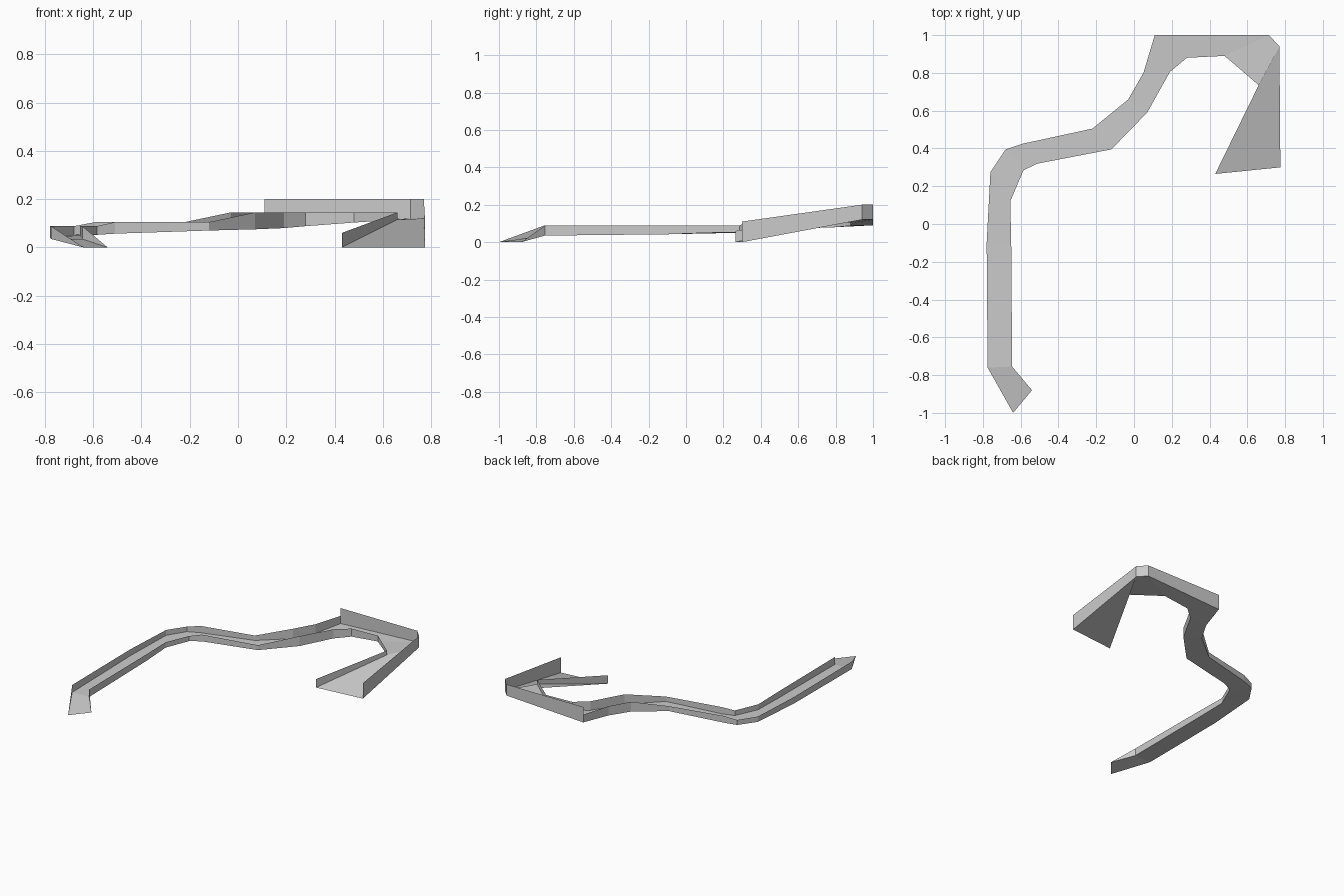
import bpy

# Remove the default cube
default_cube = bpy.data.objects.get("Cube")
if default_cube:
    bpy.data.objects.remove(default_cube, do_unlink=True)

# One plain grey for the whole channel
grey = bpy.data.materials.new("plain_grey")
grey.use_nodes = True
colour = (0.6, 0.6, 0.6, 1.0)
grey.diffuse_color = colour
grey.node_tree.nodes["Principled BSDF"].inputs["Base Color"].default_value = colour


def ribbon(name, edge_a, edge_b):
    """Flat-shaded sheet stretched between two matching edge paths."""
    n = len(edge_a)
    faces = [(i, i + 1, n + i + 1, n + i) for i in range(n - 1)]
    mesh = bpy.data.meshes.new(name)
    mesh.from_pydata(list(edge_a) + list(edge_b), [], faces)
    mesh.validate()
    mesh.materials.append(grey)
    obj = bpy.data.objects.new(name, mesh)
    bpy.context.collection.objects.link(obj)
    return obj


def raised(path, heights):
    """Copy of a path lifted to the given rim heights."""
    return [(x, y, z) for (x, y, _), z in zip(path, heights)]


# Channel floor edges, from the low mouth to the wide chute
outer = [(-.64, -1, 0), (-.775, -.76, .035), (-.78, -.1, .042), (-.76, .275, .05),
         (-.68, .395, .052), (-.59, .425, .057), (-.22, .505, .07), (-.03, .66, .075),
         (.05, .8, .08), (.11, 1, .09), (.715, 1, .12), (.77, .94, .12), (.775, .3, 0)]
inner = [(-.54, -.88, 0), (-.645, -.755, .035), (-.65, -.1, .042), (-.655, .12, .05),
         (-.585, .285, .052), (-.51, .32, .057), (-.12, .395, .07), (.07, .59, .075),
         (.19, .805, .08), (.28, .88, .088), (.48, .89, .103), (.66, .735, .115),
         (.43, .265, 0)]

# Rim heights step up along the channel
low, middle, high, tall = .088, .105, .145, .2
rim = [0] + [low] * 4 + [middle] * 2 + [high] * 5 + [.06]

# Floor
ribbon("channel_floor", outer, inner)

# Inner side wall, full length
ribbon("inner_wall", inner, raised(inner, rim))

# Outer side wall up to the bend
bend = 9
ribbon("outer_wall", outer[:bend + 1], raised(outer[:bend + 1], rim))

# Taller wall around the bend and down the chute
ribbon("bend_wall", outer[bend:], raised(outer[bend:], [tall] * 3 + [.11]))
